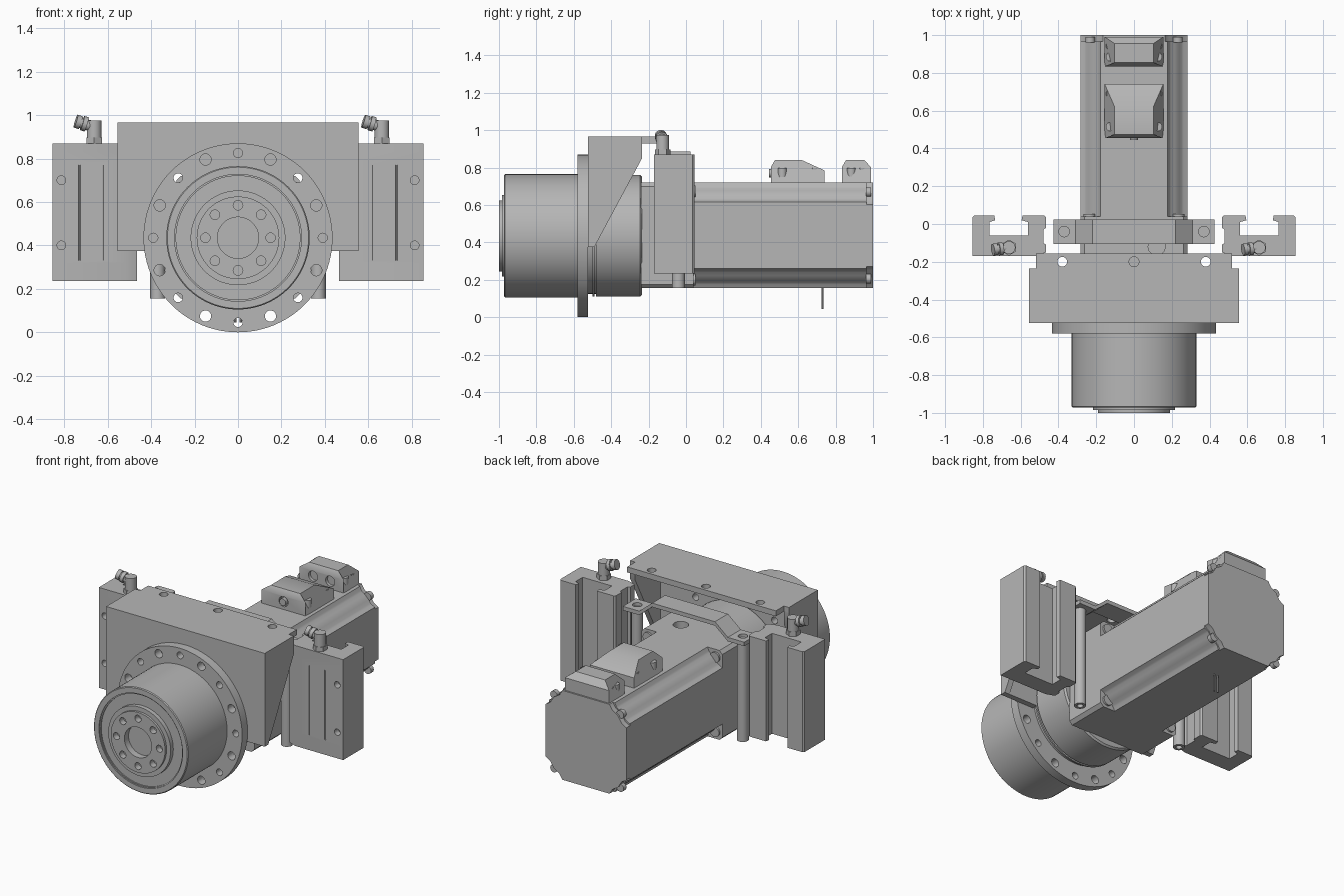
import bpy, bmesh, math
from mathutils import Vector, Matrix

cube = bpy.data.objects.get("Cube")
if cube:
    bpy.data.objects.remove(cube, do_unlink=True)

grey = bpy.data.materials.new("machine_grey")
grey.use_nodes = True
COLOUR = (0.47, 0.47, 0.47, 1)
grey.diffuse_color = COLOUR
grey.node_tree.nodes["Principled BSDF"].inputs["Base Color"].default_value = COLOUR

AXIS_Z = 0.435
parts = []


def finish(name, bm):
    bmesh.ops.recalc_face_normals(bm, faces=bm.faces)
    mesh = bpy.data.meshes.new(name)
    bm.to_mesh(mesh)
    bm.free()
    mesh.materials.append(grey)
    ob = bpy.data.objects.new(name, mesh)
    bpy.context.scene.collection.objects.link(ob)
    parts.append(ob)
    return ob


def prism(name, pts, axis, a, b):
    """Extrude a 2D outline along one axis from a to b."""
    place = {"x": lambda u, v: (a, u, v), "y": lambda u, v: (u, a, v),
             "z": lambda u, v: (u, v, a)}[axis]
    bm = bmesh.new()
    face = bm.faces.new([bm.verts.new(place(u, v)) for u, v in pts])
    res = bmesh.ops.extrude_face_region(bm, geom=[face])
    move = Vector([(b - a) * (axis == k) for k in "xyz"])
    bmesh.ops.translate(bm, vec=move, verts=[g for g in res["geom"] if isinstance(g, bmesh.types.BMVert)])
    return finish(name, bm)


def box(name, x0, x1, y0, y1, z0, z1):
    return prism(name, [(x0, y0), (x1, y0), (x1, y1), (x0, y1)], "z", z0, z1)


def add_rod(bm, r, p, q, n=24):
    p, q = Vector(p), Vector(q)
    d = q - p
    mat = Matrix.Translation((p + q) / 2) @ d.to_track_quat("Z", "Y").to_matrix().to_4x4()
    bmesh.ops.create_cone(bm, cap_ends=True, segments=n, radius1=r, radius2=r,
                          depth=d.length, matrix=mat)


def rods(name, items):
    bm = bmesh.new()
    for item in items:
        add_rod(bm, *item)
    return finish(name, bm)


def lathe(name, profile, steps=96):
    """Turn an (radius, y) profile around the drive axis."""
    bm = bmesh.new()
    vs = [bm.verts.new((r, y, AXIS_Z)) for r, y in profile]
    es = [bm.edges.new(e) for e in zip(vs, vs[1:])]
    bmesh.ops.spin(bm, geom=vs + es, cent=(0, 0, AXIS_Z), axis=(0, 1, 0),
                   angle=math.tau, steps=steps)
    bmesh.ops.remove_doubles(bm, verts=bm.verts, dist=0.0001)
    return finish(name, bm)


def cut(target, items):
    """Drill round holes and bake the result."""
    cutter = rods("hole_cutter", items)
    parts.remove(cutter)
    cutter.hide_render = True
    mod = target.modifiers.new("holes", "BOOLEAN")
    mod.operation, mod.solver, mod.object = "DIFFERENCE", "EXACT", cutter
    deps = bpy.context.evaluated_depsgraph_get()
    baked = bpy.data.meshes.new_from_object(target.evaluated_get(deps))
    target.modifiers.clear()
    target.data = baked
    bpy.data.objects.remove(cutter, do_unlink=True)


def ring(radius, count, hole, y0, y1):
    out = []
    for i in range(count):
        t = math.tau * i / count
        x, z = radius * math.cos(t), AXIS_Z + radius * math.sin(t)
        out.append((hole(i), (x, y0, z), (x, y1, z)))
    return out


# Gearbox: output face, drum, mounting flange, rear drum
face = lathe("output_face", [(0, -.955), (.095, -.955), (.095, -1), (.19, -1), (.19, -.985),
                             (.218, -.985), (.218, -.9), (0, -.9)])
cut(face, ring(.15, 8, lambda i: .022, -1.02, -.96))
lathe("gearbox_drum", [(0, -.958), (.285, -.958), (.285, -.965), (.292, -.965), (.292, -.972),
                       (.325, -.972), (.33, -.967), (.33, -.57), (0, -.57)])
flange = lathe("mounting_flange", [(0, -.58), (.435, -.58), (.435, -.525), (0, -.525)])
cut(flange, ring(.39, 16, lambda i: .026 if i % 4 in (1, 3) else .021, -.6, -.5))
lathe("rear_drum", [(0, -.53), (.31, -.53), (.31, -.5), (.325, -.5), (.325, -.49), (.31, -.49),
                    (.31, -.48), (.325, -.48), (.325, -.245), (.315, -.235), (0, -.235)])

# Bracket: front plate, top plate, sloping sides
plate = box("bracket_front", -.555, .555, -.525, -.49, .375, .965)
cut(plate, [(.021, (s * .276, -.6, .711), (s * .276, -.4, .711)) for s in (-1, 1)]
    + [(.32, (0, -.6, AXIS_Z), (0, -.4, AXIS_Z), 96)])
top = prism("bracket_top", [(-.555, -.525), (.555, -.525), (.555, -.235), (.52, -.235),
                            (.52, -.155), (-.52, -.155), (-.52, -.235), (-.555, -.235)],
            "z", .93, .965)
cut(top, [(.026, (x, -.2, .9), (x, -.2, 1)) for x in (-.38, 0, .38)])
for s, side in ((1, "left"), (-1, "right")):
    prism(side + "_bracket_side", [(-.525, .375), (-.49, .375), (-.235, .85), (-.235, .965),
                                   (-.525, .965)], "x", s * .555, s * .52)

# Motor: adapter block and body with hollowed corners
MZ, H = .4375, .2825


def four_corners(quarter):
    out = []
    for k in range(4):
        c, s = round(math.cos(k * math.pi / 2)), round(math.sin(k * math.pi / 2))
        out += [(c * u - s * v, MZ + s * u + c * v) for u, v in quarter]
    return out


adapter = prism("motor_adapter", four_corners([(H, .262), (.262, H)]), "y", -.24, .04)
cut(adapter, [(.045, (.12, -.12, .66), (.12, -.12, .8))])
body = prism("motor_body", four_corners([(H, .178), (.262, .188), (.252, .195), (.24, .215),
                                         (.215, .24), (.195, .252), (.188, .262), (.178, H)]),
             "y", .03, .965)
prism("motor_end_cap", four_corners([(H, .165), (.25, .185), (.225, .225), (.185, .25),
                                     (.165, H)]), "y", .965, 1)
corners = [(sx, sz) for sx in (-1, 1) for sz in (-1, 1)]
rods("adapter_bolts", [(.032, (a * .235, .03, MZ + b * .235), (a * .235, .052, MZ + b * .235))
                       for a, b in corners])
rods("end_cap_bolts", [(.025, (a * .232, .962, MZ + b * .232), (a * .232, .99, MZ + b * .232))
                       for a, b in corners])
rods("cable_pins", [(.005, (x, .73, .045), (x, .73, .17), 8) for x in (-.013, .013)])


# Connector housings on the motor, tapered toward the top
def housing(name, outline, sockets, screw_rows, front):
    ob = prism(name, outline, "x", -.155, .155)
    for v in ob.data.vertices:
        if v.co.z > .82:
            v.co.x *= .66
    cut(ob, [(.032, (x, front - .02, .77), (x, front + .02, .77)) for x in sockets])
    rods(name + "_screws", [(.024, (s * .125, y, .75), (s * .125, y, .797), 16)
                            for s in (-1, 1) for y in screw_rows])


housing("front_connector", [(.455, .71), (.455, .805), (.475, .84), (.62, .84), (.74, .785),
                            (.74, .71)], [0], (.515, .69), .455)
housing("rear_connector", [(.835, .71), (.835, .805), (.855, .84), (.955, .84), (.99, .8),
                           (.99, .71)], [-.06, .06], (.885, .945), .835)
rods("front_connector_socket", [(.022, (0, .445, .77), (0, .48, .77))])

# Strap over the motor with two hanging posts
half = [(.425, .81), (.31, .81), (.22, .885)]
upper = half + [(-x, z) for x, z in reversed(half)]
strap = prism("strap", upper + [(x, z - .025) for x, z in reversed(upper)], "y", -.105, .025)
cut(strap, [(.028, (s * .37, -.04, .7), (s * .37, -.04, .9)) for s in (-1, 1)])
for s, side in ((1, "left"), (-1, "right")):
    post = rods(side + "_post", [(.034, (s * .37, -.04, .155), (s * .37, -.04, .79))])
    cut(post, [(.018, (s * .37, -.04, .1), (s * .37, -.04, .2))])

# Side carriages: channel blocks with end caps and elbow fittings
channel = [(.855, -.17), (.855, .035), (.845, .045), (.74, .045), (.735, .02), (.765, .01),
           (.765, -.06), (.56, -.06), (.56, .01), (.595, .02), (.59, .045), (.475, .045),
           (.465, .035), (.465, -.02), (.48, -.03), (.48, -.1), (.465, -.11), (.465, -.15),
           (.52, -.17)]
for s, side in ((1, "left"), (-1, "right")):
    outline = [(s * x, y) for x, y in channel]
    block = prism(side + "_carriage", outline, "z", .32, .83)
    cut(block, [(.02, (s * .813, -.2, z), (s * .813, -.13, z)) for z in (.4, .7)]
        + [(.004, (s * x, -.17, .33), (s * x, -.17, .77), 8) for x in (.62, .73)])
    prism(side + "_carriage_top_cap", outline, "z", .83, .87)
    prism(side + "_carriage_bottom_cap", outline, "z", .235, .32)
    x = s * .662
    rods(side + "_fitting", [(.042, (x, -.125, .865), (x, -.125, .897), 6),
                             (.034, (x, -.125, .89), (x, -.125, .975)),
                             (.025, (x, -.125, .945), (x - .08, -.135, .97)),
                             (.034, (x - .035, -.13, .957), (x - .055, -.132, .963)),
                             (.031, (x - .063, -.133, .965), (x - .085, -.136, .972))])

# Smooth round surfaces, keep hard edges
bpy.ops.object.select_all(action="DESELECT")
for ob in parts:
    ob.select_set(True)
bpy.context.view_layer.objects.active = parts[0]
bpy.ops.object.shade_smooth_by_angle(angle=math.radians(30))
